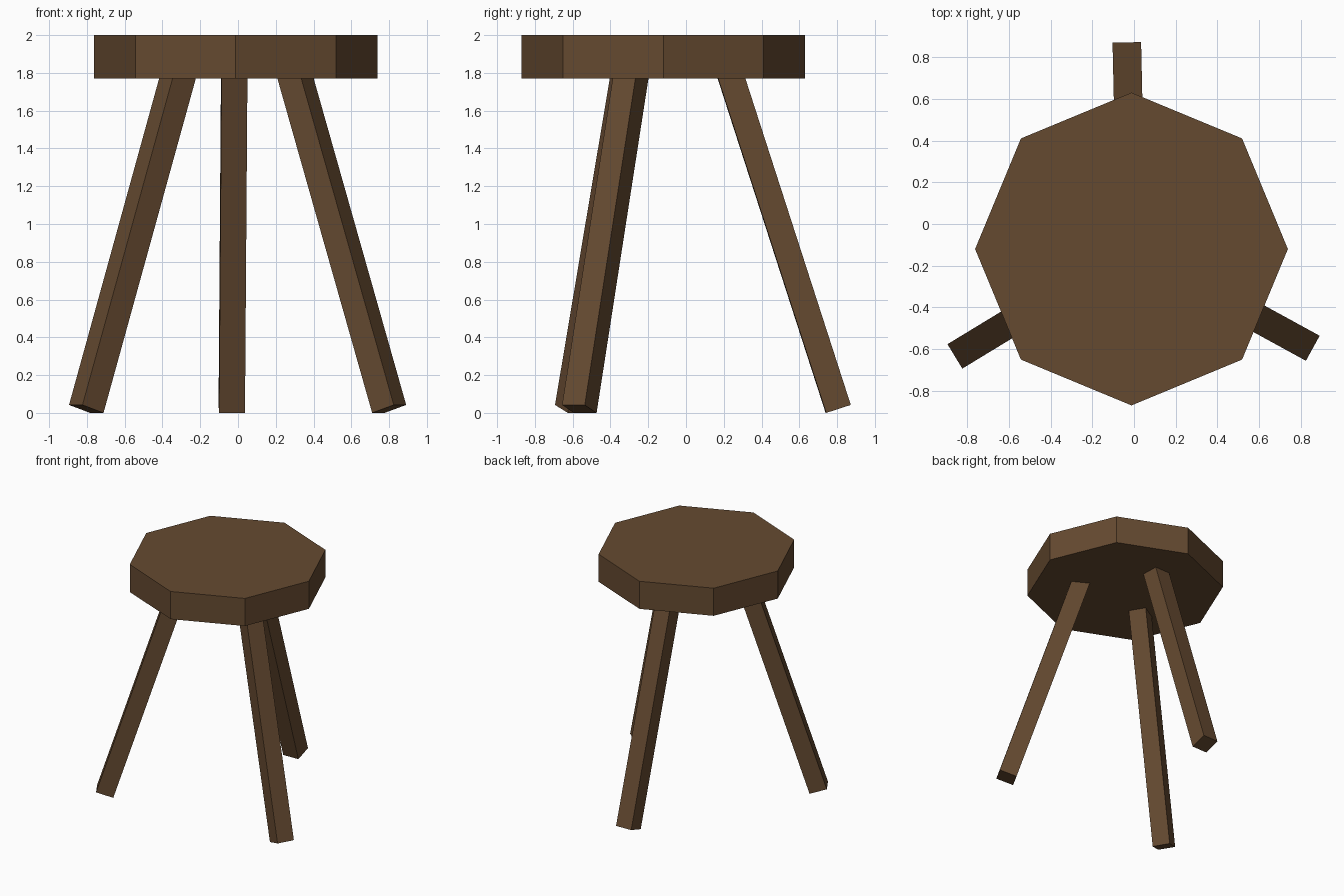
import bpy
import math
from mathutils import Matrix, Vector

if "Cube" in bpy.data.objects:
    bpy.data.objects.remove(bpy.data.objects["Cube"])

CENTRE = Vector((-0.012, -0.12, 0))   # shared axis of seat and legs
SEAT_RADIUS, SEAT_BOTTOM, SEAT_TOP = 0.75, 1.77, 2.0
LEG_WIDTH, LEG_TILT = 0.137, math.radians(17.9)
FOOT_RADIUS, LEG_TOP = 0.926, 1.86

wood = bpy.data.materials.new("dark_brown_wood")
wood.diffuse_color = (0.13, 0.068, 0.03, 1)
wood.use_nodes = True
wood.node_tree.nodes["Principled BSDF"].inputs["Base Color"].default_value = wood.diffuse_color

# Octagonal seat slab
bpy.ops.mesh.primitive_cylinder_add(
    vertices=8, radius=SEAT_RADIUS, depth=SEAT_TOP - SEAT_BOTTOM,
    location=CENTRE + Vector((0, 0, (SEAT_TOP + SEAT_BOTTOM) / 2)))
seat = bpy.context.object
seat.name = "seat"
seat.data.materials.append(wood)


def add_leg(name, azimuth):
    """Square leg leaning inwards from its foot up into the seat."""
    foot_z = LEG_WIDTH / 2 * math.sin(LEG_TILT)
    length = (LEG_TOP - foot_z) / math.cos(LEG_TILT)
    bpy.ops.mesh.primitive_cube_add(size=1)
    leg = bpy.context.object
    leg.name = name
    leg.data.transform(
        Matrix.Translation(CENTRE)
        @ Matrix.Rotation(azimuth, 4, 'Z')
        @ Matrix.Translation((FOOT_RADIUS, 0, foot_z))
        @ Matrix.Rotation(-LEG_TILT, 4, 'Y')
        @ Matrix.Diagonal((LEG_WIDTH, LEG_WIDTH, length, 1))
        @ Matrix.Translation((0, 0, 0.5)))
    leg.data.materials.append(wood)


# Three splayed legs, evenly spaced
for i, name in enumerate(("back_leg", "front_left_leg", "front_right_leg")):
    add_leg(name, math.radians(91.3 + 120 * i))
